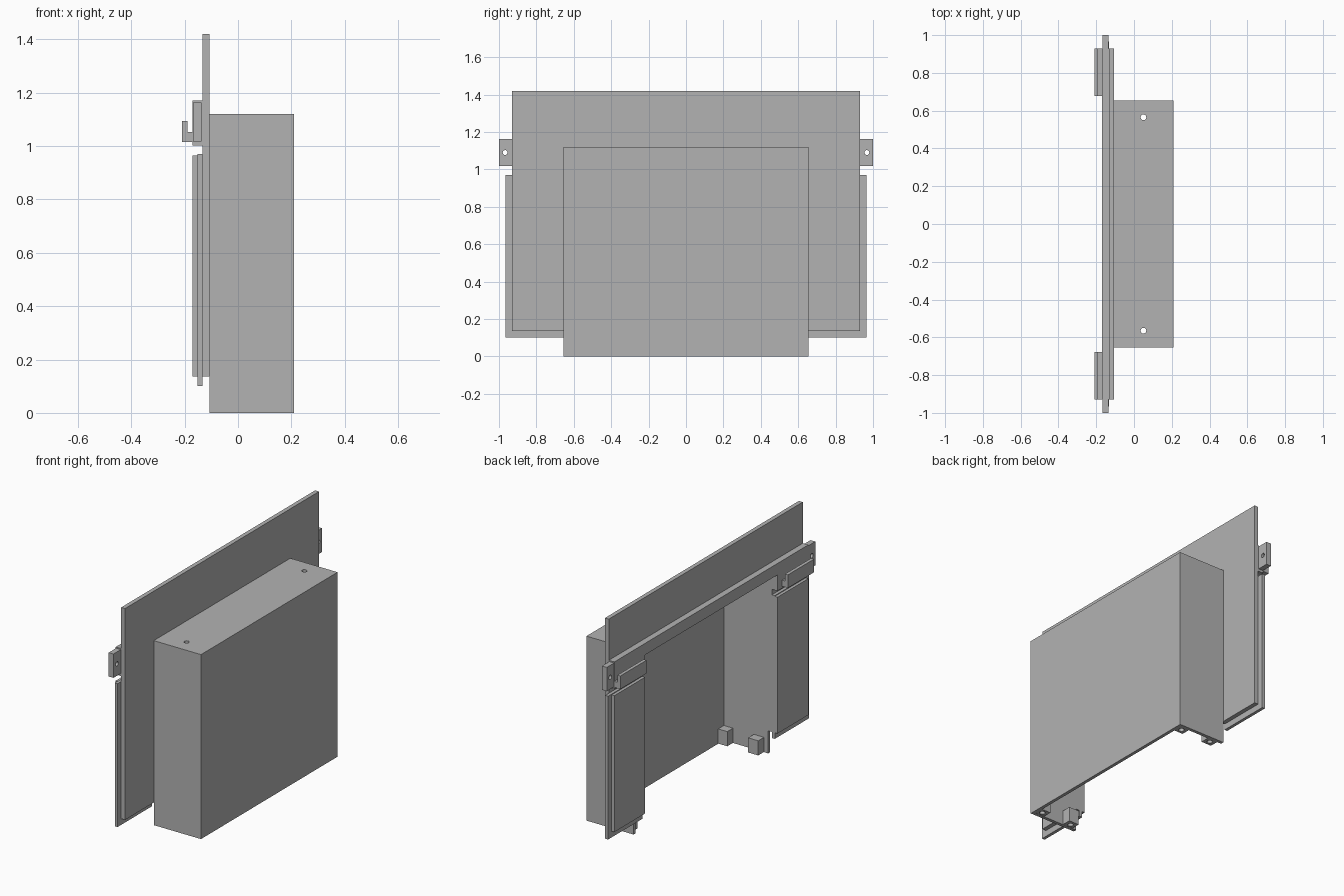
import bpy
import bmesh
from mathutils import Matrix, Vector

old = bpy.data.objects.get("Cube")
if old:
    bpy.data.objects.remove(old, do_unlink=True)

grey = bpy.data.materials.new("plain_grey")
grey.use_nodes = True
COLOUR = (0.45, 0.45, 0.45, 1)
grey.diffuse_color = COLOUR
grey.node_tree.nodes["Principled BSDF"].inputs["Base Color"].default_value = COLOUR


def finish(bm, name):
    bmesh.ops.recalc_face_normals(bm, faces=bm.faces)
    mesh = bpy.data.meshes.new(name)
    bm.to_mesh(mesh)
    bm.free()
    obj = bpy.data.objects.new(name, mesh)
    obj.data.materials.append(grey)
    bpy.context.collection.objects.link(obj)
    return obj


def box(name, xs, ys, zs):
    bm = bmesh.new()
    bmesh.ops.create_cube(bm, size=1)
    for v in bm.verts:
        v.co = Vector([(r[0] + r[1]) / 2 + c * abs(r[1] - r[0]) for r, c in zip((xs, ys, zs), v.co)])
    return finish(bm, name)


def extrude_x(name, outline, x0, x1):
    """Sheet with a y-z outline, from x0 to x1."""
    bm = bmesh.new()
    face = bm.faces.new([bm.verts.new((x0, y, z)) for y, z in outline])
    new = bmesh.ops.extrude_face_region(bm, geom=[face])["geom"]
    bmesh.ops.translate(bm, vec=(x1 - x0, 0, 0), verts=[v for v in new if isinstance(v, bmesh.types.BMVert)])
    return finish(bm, name)


def rod(name, centre, radius, depth, axis):
    bm = bmesh.new()
    bmesh.ops.create_cone(bm, cap_ends=True, segments=20, radius1=radius, radius2=radius, depth=depth)
    turn = Matrix.Rotation(1.570796, 4, "Y") if axis == "X" else Matrix()
    bm.transform(Matrix.Translation(centre) @ turn)
    return finish(bm, name)


def cut(target, cutter):
    mod = target.modifiers.new("cut", "BOOLEAN")
    mod.operation = "DIFFERENCE"
    mod.solver = "EXACT"
    mod.object = cutter
    bpy.context.view_layer.objects.active = target
    bpy.context.view_layer.update()
    bpy.ops.object.modifier_apply(modifier=mod.name)
    bpy.data.objects.remove(cutter, do_unlink=True)


def arch(outer, inner, low, mid, top):
    """Upside-down U outline."""
    return [(-outer, low), (-inner, low), (-inner, mid), (inner, mid),
            (inner, low), (outer, low), (outer, top), (-outer, top)]


# Layer depths and main widths
BACK, MIDDLE, FRONT, FACE = -0.17, -0.152, -0.133, -0.107
INNER, PLATE, BOX = 0.635, 0.93, 0.655

# Tall face plate and the rail behind it
extrude_x("face_plate", arch(PLATE, INNER, 0.137, 1.1, 1.42), FRONT, FACE)
extrude_x("back_rail", arch(PLATE, INNER, 1.003, 1.1, 1.17), BACK, FRONT)

# Hollow box, open at the back and underneath
shell = box("box_shell", (FACE, 0.21), (-BOX, BOX), (0, 1.12))
cut(shell, box("cavity", (-0.3, 0.19), (-INNER, INNER), (-0.2, 1.1)))

for side, s in (("left", 1), ("right", -1)):
    def span(a, b):
        return sorted((s * a, s * b))

    # Side flange layers
    box(side + "_middle_flange", (MIDDLE, FRONT), span(INNER, 0.965), (0.1, 0.97))
    box(side + "_back_flange", (BACK, MIDDLE), span(INNER, PLATE), (0.137, 0.965))

    # Hanging hook
    hook = [("base", (-0.21, BACK), (1.015, 1.052)), ("lip", (-0.21, -0.19), (1.052, 1.095))]
    for part, xs, zs in hook:
        box(f"{side}_hook_{part}", xs, span(0.678, PLATE), zs)

    # End tab with a screw hole
    tab = box(side + "_end_tab", (-0.168, -0.136), span(PLATE, 1), (1.018, 1.163))
    cut(tab, rod("drill", (-0.15, s * 0.967, 1.09), 0.013, 0.2, "X"))

    # Hole in the box top
    cut(shell, rod("drill", (0.05, s * 0.565, 1.11), 0.015, 0.1, "Z"))

    # Drilled mounting blocks at the bottom
    for place, x in (("outer", 0.163), ("inner", -0.045)):
        block = box(f"{side}_{place}_block", (x - 0.034, x + 0.034), span(0.58, 0.645), (0.001, 0.09))
        cut(block, rod("drill", (x, s * 0.61, 0.02), 0.016, 0.1, "Z"))
